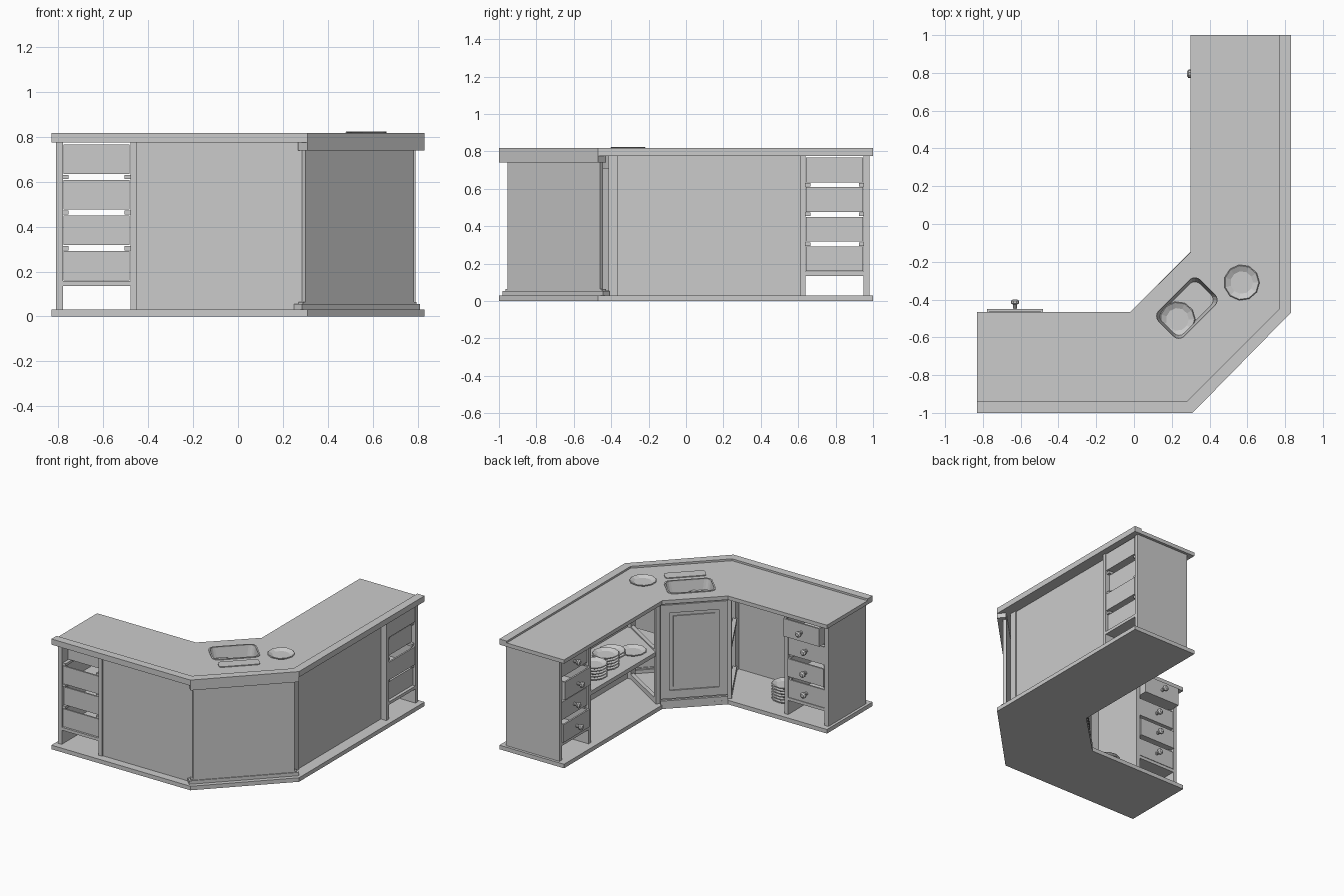
import bpy, bmesh, math
from mathutils import Matrix, Vector

if "Cube" in bpy.data.objects:
    bpy.data.objects.remove(bpy.data.objects["Cube"])


def finish(name, bm, mat=None, smooth=False):
    if mat:
        bm.transform(mat)
    bmesh.ops.recalc_face_normals(bm, faces=bm.faces[:])
    me = bpy.data.meshes.new(name)
    bm.to_mesh(me)
    bm.free()
    ob = bpy.data.objects.new(name, me)
    bpy.context.collection.objects.link(ob)
    if smooth:
        me.shade_smooth() if hasattr(me, "shade_smooth") else None
        me.set_sharp_from_angle(angle=math.radians(35))
    return ob


def slab(name, pts, z0, z1):
    """Plan outline extruded from z0 to z1."""
    bm = bmesh.new()
    face = bm.faces.new([bm.verts.new((x, y, z0)) for x, y in pts])
    top = bmesh.ops.extrude_face_region(bm, geom=[face])["geom"]
    verts = [v for v in top if isinstance(v, bmesh.types.BMVert)]
    bmesh.ops.translate(bm, verts=verts, vec=(0, 0, z1 - z0))
    return finish(name, bm)


def add_box(bm, lo, hi):
    lo, hi = Vector(lo), Vector(hi)
    m = Matrix.Translation((lo + hi) / 2) @ Matrix.Diagonal((*(hi - lo), 1))
    bmesh.ops.create_cube(bm, size=1, matrix=m)


def box(name, lo, hi, mat=None):
    bm = bmesh.new()
    add_box(bm, lo, hi)
    return finish(name, bm, mat)


def beam(name, p, q, z0, z1, t, off=0):
    """Board between two plan points; off shifts it to the left of p-q."""
    p, q = Vector(p), Vector(q)
    d = (q - p).normalized()
    n = Vector((-d.y, d.x))
    a, b = n * (off - t / 2), n * (off + t / 2)
    return slab(name, [p + a, q + a, q + b, p + b], z0, z1)


def lathe(name, profile, mat, sides):
    bm = bmesh.new()
    vs = [bm.verts.new((r, 0, z)) for r, z in profile]
    es = [bm.edges.new(e) for e in zip(vs, vs[1:])]
    bmesh.ops.spin(bm, geom=vs + es, cent=(0, 0, 0), axis=(0, 0, 1),
                   angle=math.tau, steps=sides)
    bmesh.ops.remove_doubles(bm, verts=bm.verts[:], dist=1e-5)
    return finish(name, bm, mat)


def rounded(cx, cy, w, h, r, seg=4):
    """Rounded rectangle outline turned 45 degrees."""
    pts = []
    c = math.sqrt(0.5)
    for i, (sx, sy) in enumerate(((1, 1), (-1, 1), (-1, -1), (1, -1))):
        for k in range(seg + 1):
            a = math.pi / 2 * (i + k / seg)
            x = sx * (w / 2 - r) + r * math.cos(a)
            y = sy * (h / 2 - r) + r * math.sin(a)
            pts.append((cx + (x - y) * c, cy + (x + y) * c))
    return pts


# Base and worktop with a raised rim along the outer edge
outer = [(-.83, -1), (.31, -1), (.83, -.47), (.83, 1)]
inset = [(-.83, -.94), (.28, -.94), (.77, -.45), (.77, 1)]
inner = [(.30, 1), (.30, -.15), (-.02, -.465), (-.83, -.465)]
slab("base_board", outer + inner, 0, .03)
top = slab("worktop", inset + inner, .775, .803)
slab("worktop_rim", outer + inset[::-1], .775, .817)

# Sink: hole in the worktop, basin shell and lip
sink = (.28, -.445)
cutter = slab("sink_cutter", rounded(*sink, .32, .20, .04), .70, .9)
cutter.hide_render = True
cutter.hide_viewport = False
cutter.display_type = 'WIRE'
mod = top.modifiers.new("sink_hole", 'BOOLEAN')
mod.operation = 'DIFFERENCE'
mod.object = cutter
bm = bmesh.new()
loops = [(.33, .21, .045, .803), (.33, .21, .045, .808), (.31, .19, .04, .808),
         (.31, .19, .04, .80), (.28, .16, .04, .71)]
prev = None
for w, h, r, z in loops:
    ring = [bm.verts.new((x, y, z)) for x, y in rounded(*sink, w, h, r)]
    if prev:
        for i in range(len(ring)):
            j = (i + 1) % len(ring)
            bm.faces.new((prev[i], prev[j], ring[j], ring[i]))
    prev = ring
bm.faces.new(prev)
finish("sink_basin", bm)
slab("drain_tray", rounded(.41, -.575, .28, .08, .02), .80, .809)

# Outer diagonal panel with mouldings
a, b = (.30, -.955), (.785, -.46)
beam("corner_panel", a, b, .03, .775, .025, .012)
beam("corner_top_trim", (.31, -1), (.83, -.47), .74, .776, .06, .03)
beam("corner_base_trim", (.285, -.98), (.81, -.445), .03, .055, .05, .025)
beam("corner_base_bead", (.29, -.965), (.795, -.45), .055, .065, .03, .015)

# Back panels, posts and shelf
box("back_panel_west", (-.47, -.94, .03), (.30, -.915, .775))
box("back_panel_east", (.735, -.39, .03), (.745, .61, .775))
box("shelf", (.35, -.39, .38), (.74, .61, .41))
for nm, x, y in (("east", .73, -.39), ("west", .23, -.895)):
    box("corner_post_" + nm, (x - .025, y - .025, .03), (x + .025, y + .025, .776))

# Open frames on both sides of the corner cupboard
for nm, p, q in (("east", (.335, -.15), (.715, -.385)),
                 ("west", (-.01, -.495), (.215, -.88))):
    near = Vector(p).lerp(Vector(q), .08)
    beam("frame_post_" + nm, p, near, .03, .776, .03)
    for part, z0, z1 in (("bottom", .03, .065), ("middle", .39, .42), ("top", .74, .776)):
        beam(f"frame_{part}_rail_{nm}", p, q, z0, z1, .028)

# Corner door: board, stiles, rails, raised field, plinth
p, q = Vector((.0, -.485)), Vector((.325, -.16))
beam("door_board", p, q, .05, .77, .02)
at = lambda t: p.lerp(q, t)
beam("door_stile_left", at(0), at(.13), .07, .765, .012, .014)
beam("door_stile_right", at(.87), at(1), .07, .765, .012, .014)
beam("door_rail_low", at(.13), at(.87), .07, .13, .012, .014)
beam("door_rail_high", at(.13), at(.87), .705, .765, .012, .014)
beam("door_field", at(.19), at(.81), .155, .68, .010, .013)
beam("door_plinth", at(0), at(1), .03, .06, .045, .005)

KNOB = [(0, 0), (.012, 0), (.009, .022), (.022, .030), (.022, .042), (.012, .05), (0, .05)]


def drawer(name, w, h, mat, depth=.43, t=.012):
    """Open-topped drawer, front plate facing local +y, with a knob."""
    bm = bmesh.new()
    x = w / 2
    add_box(bm, (-x + t, -depth, 0), (x - t, -t, t))
    add_box(bm, (-x, -depth, 0), (x, -depth + t, h))
    for s in (-1, 1):
        add_box(bm, (min(s * x, s * (x - t)), -depth + t, 0),
                (max(s * x, s * (x - t)), -t, h))
    add_box(bm, (-x, -t, 0), (x, 0, h))
    finish(name, bm, mat)
    lathe(name + "_knob", KNOB,
          mat @ Matrix.Translation((0, 0, h / 2)) @ Matrix.Rotation(-math.pi / 2, 4, 'X'), 10)


def pedestal(nm, half, mat, pulls):
    """Two side panels, a floor, runners and four drawers."""
    for i, s in enumerate((-1, 1)):
        lo, hi = sorted((s * half, s * (half + .03)))
        box(f"{nm}_side_{i}", (lo, -.44, .03), (hi, 0, .776), mat)
        for k, z in enumerate((.295, .455, .612)):
            lo, hi = sorted((s * half, s * (half - .025)))
            box(f"{nm}_runner_{i}_{k}", (lo, -.43, z), (hi, -.02, z + .018), mat)
    box(nm + "_floor", (-half, -.44, .135), (half, 0, .157), mat)
    for k, (z, pull) in enumerate(zip((.16, .318, .477, .635), pulls)):
        drawer(f"{nm}_drawer_{k}", half * 2 - .005, .132,
               mat @ Matrix.Translation((0, pull, z)))


pedestal("west", .15, Matrix.Translation((-.63, -.51, 0)), (0, .01, 0, .06))
pedestal("east", .155, Matrix.Translation((.35, .795, 0)) @ Matrix.Rotation(math.pi / 2, 4, 'Z'),
         (.01, -.01, .02, -.01))

# Plates: x, y, base height, count
PLATE = [(0, 0), (.06, 0), (.095, .018), (.09, .022), (.06, .008), (0, .008)]
for s, (x, y, z, n) in enumerate(((.57, -.31, .803, 1), (.23, -.505, .712, 1),
                                  (.47, -.05, .41, 1), (.56, .07, .41, 2), (.49, .24, .41, 5),
                                  (.465, .415, .41, 5), (-.33, -.69, .03, 6))):
    for i in range(n):
        lathe(f"plate_{s}_{i}", PLATE, Matrix.Translation((x, y, z + i * .021)), 11)
